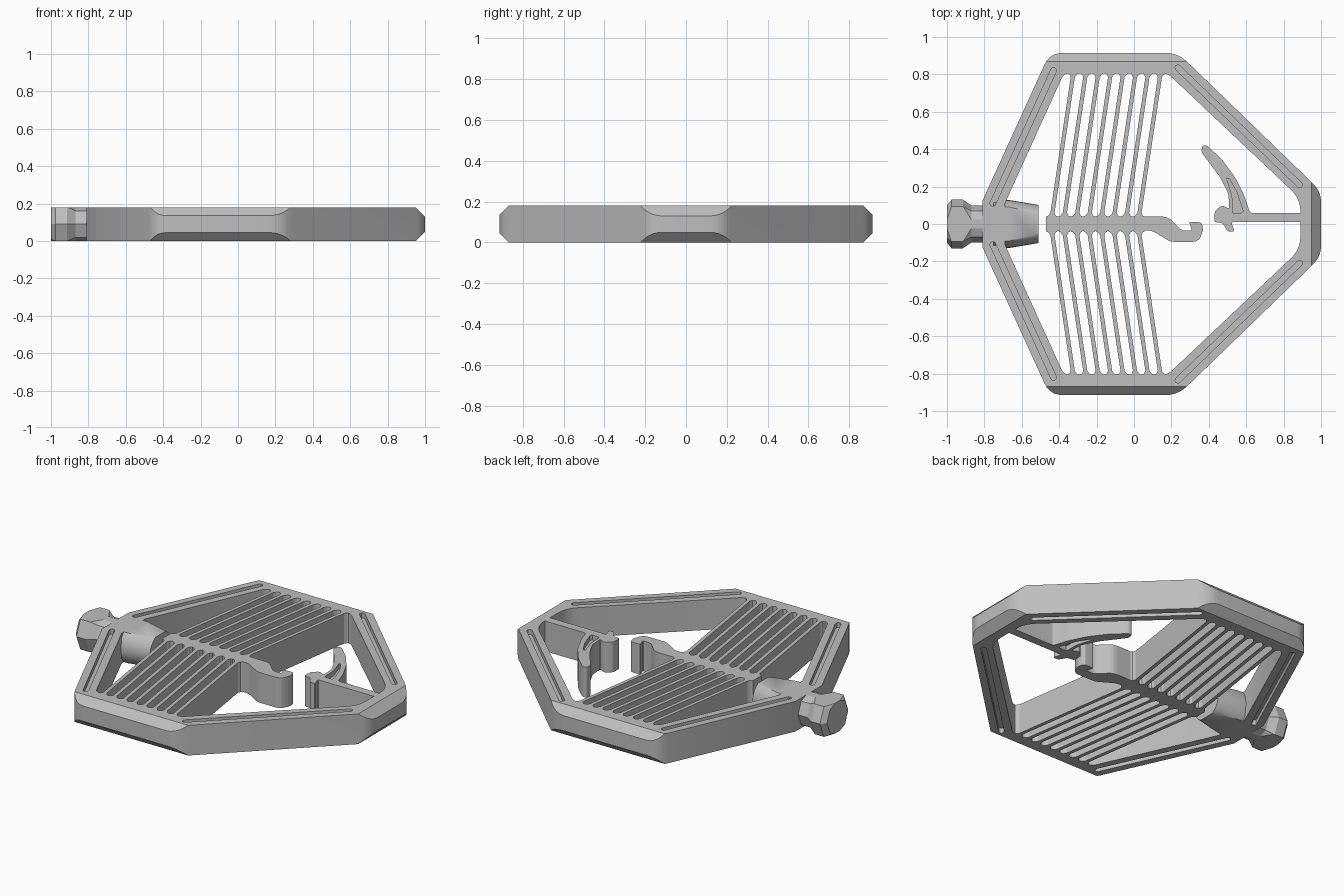
import bpy, bmesh, math
from mathutils import Vector

if "Cube" in bpy.data.objects:
    bpy.data.objects.remove(bpy.data.objects["Cube"])

H = 0.18
metal = bpy.data.materials.new("plain grey")
metal.diffuse_color = (0.52, 0.52, 0.52, 1)
metal.use_nodes = True
metal.node_tree.nodes["Principled BSDF"].inputs["Base Color"].default_value = metal.diffuse_color


def finish(name, bm):
    bmesh.ops.recalc_face_normals(bm, faces=bm.faces)
    me = bpy.data.meshes.new(name)
    bm.to_mesh(me)
    bm.free()
    me.materials.append(metal)
    ob = bpy.data.objects.new(name, me)
    bpy.context.collection.objects.link(ob)
    return ob


def plate_bm(pts, z0=0.0, z1=H):
    bm = bmesh.new()
    face = bm.faces.new([bm.verts.new((x, y, z0)) for x, y in pts])
    ext = bmesh.ops.extrude_face_region(bm, geom=[face])
    for v in ext["geom"]:
        if isinstance(v, bmesh.types.BMVert):
            v.co.z = z1
    return bm


def clip(bm, co, normal):
    geom = bm.verts[:] + bm.edges[:] + bm.faces[:]
    cut = bmesh.ops.bisect_plane(bm, geom=geom, plane_co=co, plane_no=normal, clear_outer=True)
    edges = [e for e in cut["geom_cut"] if isinstance(e, bmesh.types.BMEdge)]
    if edges:
        bmesh.ops.contextual_create(bm, geom=edges)


def rounded(pts, radii, n=5):
    """Round each corner by cutting back the given length along its edges."""
    out = []
    for i, p in enumerate(pts):
        p, a, b = Vector(p), Vector(pts[i - 1]), Vector(pts[(i + 1) % len(pts)])
        r = radii[i]
        if r == 0:
            out.append(p)
            continue
        s, e = p + (a - p).normalized() * r, p + (b - p).normalized() * r
        for k in range(n + 1):
            t = k / n
            out.append(s * (1 - t) ** 2 + p * 2 * t * (1 - t) + e * t * t)
    return out


def mirrored(pts):
    return pts + [(x, -y) for x, y in reversed(pts)]


def capsule(a, b, r, n=6):
    a, b = Vector(a), Vector(b)
    ang = math.atan2((b - a).y, (b - a).x)
    out = []
    for c, start in ((b, ang - math.pi / 2), (a, ang + math.pi / 2)):
        for k in range(n + 1):
            t = start + math.pi * k / n
            out.append((c.x + r * math.cos(t), c.y + r * math.sin(t)))
    return out


def carve(ob, cutters):
    for c in cutters:
        m = ob.modifiers.new("cut", "BOOLEAN")
        m.operation, m.solver, m.object = "DIFFERENCE", "EXACT", c
    dg = bpy.context.evaluated_depsgraph_get()
    dg.update()
    ob.data = bpy.data.meshes.new_from_object(ob.evaluated_get(dg))
    ob.modifiers.clear()
    for c in cutters:
        bpy.data.objects.remove(c)


def grooves(pts, depth=0.03):
    return [finish("groove_cutter", plate_bm(pts, H - depth, H + 0.05)),
            finish("groove_cutter", plate_bm(pts, -0.05, depth))]


# Outer frame: rounded outline with sloped rims on the long and right sides
outline = mirrored([(-0.81, 0.125), (-0.45, 0.915), (0.235, 0.915), (1.0, 0.175)])
bm = plate_bm(rounded(outline, [0, .07, .07, .06, .06, .07, .07, 0]))
for axis, reach in ((Vector((0, 1, 0)), 0.87), (Vector((0, -1, 0)), 0.87), (Vector((1, 0, 0)), 0.95)):
    for s, z in ((1, H), (-1, 0)):
        clip(bm, axis * reach + Vector((0, 0, z)), axis + Vector((0, 0, s)))
frame = finish("frame", bm)
opening = mirrored([(-0.69, 0.11), (-0.375, 0.805), (0.18, 0.805), (0.89, 0.135)])
cutters = [finish("opening_cutter", plate_bm(
    rounded(opening, [0, .03, .03, .07, .07, .03, .03, 0]), -0.1, 0.3))]
for s in (1, -1):
    cutters += grooves(capsule((-0.755, 0.11 * s), (-0.43, 0.82 * s), 0.015))
    cutters += grooves(capsule((0.235, 0.835 * s), (0.885, 0.21 * s), 0.015))
carve(frame, cutters)

# Slanted ribs, flared where they meet the frame and the spine
for s, side in ((1, "back"), (-1, "front")):
    for i in range(8):
        x0, x1, w, f = -0.445 + 0.0665 * i, -0.325 + 0.0665 * i, 0.011, 0.03
        path = [(0.02, f), (0.04, f), (0.045, 0.02), (0.06, w),
                (0.785, w), (0.8, 0.02), (0.805, f), (0.815, f)]
        mid = [(x0 + (x1 - x0) * y / 0.8, y * s, d) for y, d in path]
        pts = [(x - d, y) for x, y, d in mid] + [(x + d, y) for x, y, d in reversed(mid)]
        finish(f"{side}_rib", plate_bm(pts))

# Central spine ending in a hooked tip
spine = [(-0.47, -0.035), (0.095, -0.035), (0.195, -0.095), (0.345, -0.095), (0.372, -0.03),
         (0.36, 0.01), (0.295, 0.01), (0.31, -0.035), (0.255, -0.035), (0.185, 0.035), (0.15, 0.04), (-0.47, 0.04)]
finish("spine_hook", plate_bm(rounded(spine, [.015, .02, .02, .03, .02, .015, .005, .01, .02, .02, .01, .015], 3)))

# Arm from the right rim, with a curved horn and a recessed panel
horn = [(0.90, 0.01), (0.52, 0.01), (0.538, -0.04), (0.50, -0.04), (0.475, 0.005), (0.43, 0.01), (0.432, 0.07),
        (0.47, 0.10), (0.51, 0.08), (0.505, 0.16), (0.46, 0.25), (0.36, 0.385), (0.365, 0.42), (0.39, 0.42),
        (0.47, 0.345), (0.54, 0.25), (0.59, 0.15), (0.62, 0.06), (0.90, 0.06)]
arm = finish("horned_arm", plate_bm(rounded(horn, [0, .01] + [.012] * 15 + [.01, 0], 3)))
carve(arm, grooves([(0.495, 0.245), (0.51, 0.24), (0.55, 0.17), (0.583, 0.07),
                    (0.575, 0.06), (0.53, 0.06), (0.527, 0.075), (0.525, 0.15)]))


def turned(name, stations, sides, turn=0.0):
    bm = bmesh.new()
    rings = []
    for x, r in stations:
        rings.append([bm.verts.new((x, r * math.cos(turn + 2 * math.pi * k / sides),
                                    H / 2 + r * math.sin(turn + 2 * math.pi * k / sides)))
                      for k in range(sides)])
    for a, b in zip(rings, rings[1:]):
        for k in range(sides):
            bm.faces.new((a[k], a[k - 1], b[k - 1], b[k]))
    bm.faces.new(rings[0])
    bm.faces.new(rings[-1])
    clip(bm, (0, 0, H), (0, 0, 1))
    clip(bm, (0, 0, 0), (0, 0, -1))
    return finish(name, bm)


# Tapered socket, cut flat above and below, and the faceted knob on a short neck
socket = turned("socket", [(-0.75, 0.13), (-0.66, 0.127), (-0.51, 0.102)], 32)
turned("knob", [(-1.0, 0.10), (-0.975, 0.13), (-0.915, 0.13), (-0.87, 0.10), (-0.80, 0.10)], 8)

for ob in (frame, arm, socket):
    bpy.ops.object.select_all(action="DESELECT")
    ob.select_set(True)
    bpy.context.view_layer.objects.active = ob
    bpy.ops.object.shade_smooth_by_angle(angle=math.radians(30))
